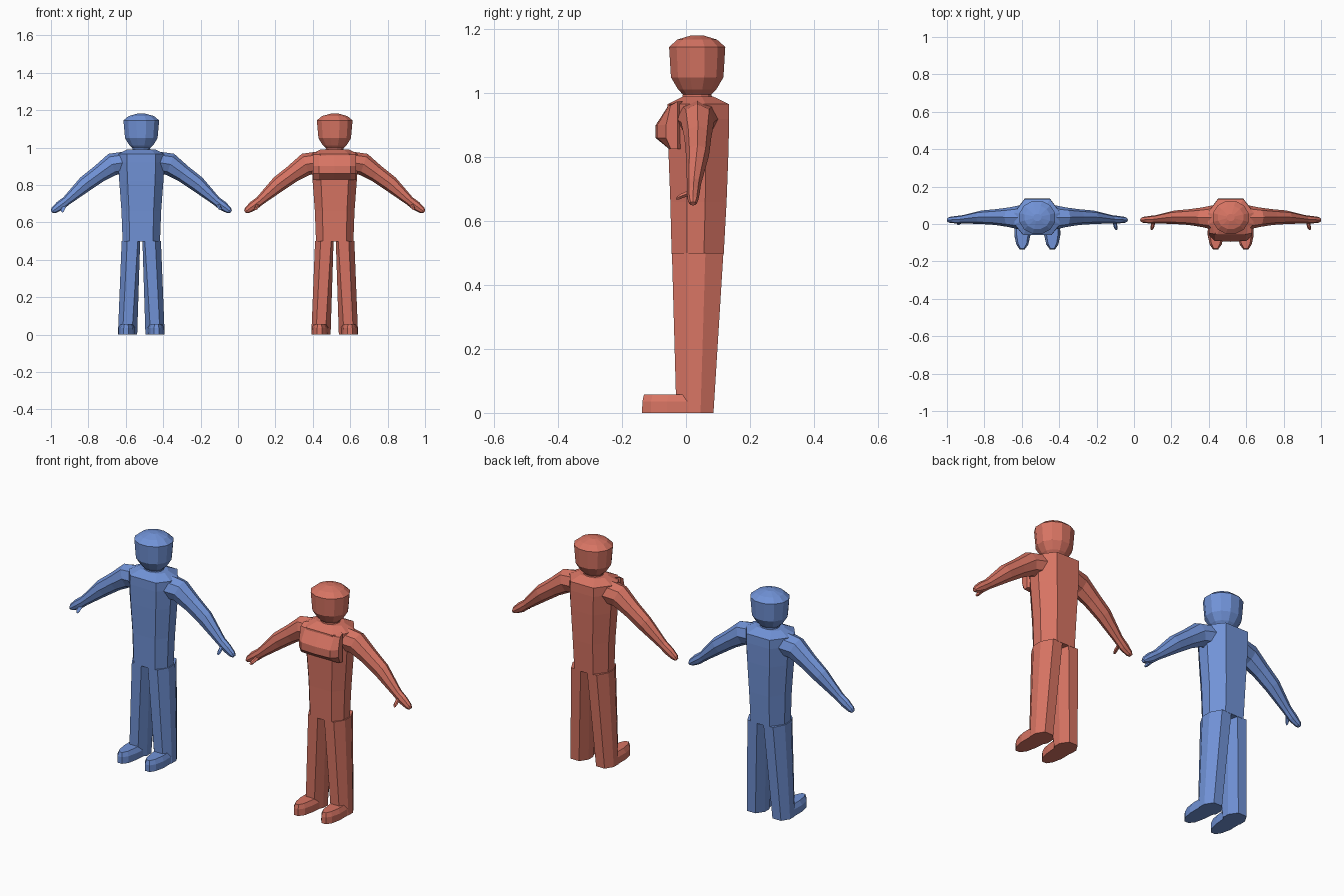
import bpy, bmesh, math
from mathutils import Vector

if "Cube" in bpy.data.objects:
    bpy.data.objects.remove(bpy.data.objects["Cube"])


def material(name, rgb):
    m = bpy.data.materials.new(name)
    m.diffuse_color = (*rgb, 1)
    m.use_nodes = True
    m.node_tree.nodes["Principled BSDF"].inputs["Base Color"].default_value = m.diffuse_color
    return m


def loft(name, rings, mat, origin):
    """Skin closed rings of equal point count and cap both ends."""
    bm = bmesh.new()
    rows = [[bm.verts.new(Vector(p)) for p in r] for r in rings]
    n = len(rows[0])
    for a, b in zip(rows, rows[1:]):
        for i in range(n):
            j = (i + 1) % n
            bm.faces.new((a[i], a[j], b[j], b[i]))
    bm.faces.new(rows[0][::-1])
    bm.faces.new(rows[-1])
    bmesh.ops.recalc_face_normals(bm, faces=bm.faces[:])
    me = bpy.data.meshes.new(name)
    bm.to_mesh(me)
    bm.free()
    me.materials.append(mat)
    ob = bpy.data.objects.new(name, me)
    ob.location.x = origin
    bpy.context.collection.objects.link(ob)
    return ob


def ellipse(cx, cy, z, rx, ry, n=12, turn=0.5):
    steps = [(i + turn) * math.tau / n for i in range(n)]
    return [(cx + rx * math.cos(t), cy + ry * math.sin(t), z) for t in steps]


def torso_ring(z, w, front, back):
    half = [(0.62, 0.0), (1.0, 0.3), (1.0, 0.62), (0.55, 1.0)]
    pts = half + [(-x, y) for x, y in reversed(half)]
    return [(x * w, front + y * (back - front), z) for x, y in pts]


def leg_ring(s, z, inner, inner_front, outer_front, outer, front, back):
    d = back - front
    pts = [(inner_front, front), (outer_front, front), (outer, front + 0.32 * d),
           (outer, front + 0.65 * d), (outer_front, back), (inner_front, back),
           (inner, front + 0.65 * d), (inner, front + 0.32 * d)]
    return [(s * x, y, z) for x, y in pts]


def arm_ring(s, x, z, y, thick, depth, tilt):
    """Octagon across the arm, leaning with the arm direction."""
    out = []
    for i in range(8):
        t = i * math.tau / 8
        h = thick * math.cos(t)
        out.append((s * (x + h * math.sin(tilt)), y + depth * math.sin(t),
                    z + h * math.cos(tilt)))
    return out


def figure(label, origin, mat, bust):
    # Head and neck
    head = [(0.995, 0.048, 0.045), (1.012, 0.066, 0.062), (1.05, 0.09, 0.085),
            (1.145, 0.099, 0.091), (1.168, 0.07, 0.064), (1.181, 0.022, 0.02)]
    loft(label + "_head", [ellipse(0, 0.035, *r) for r in head], mat, origin)
    loft(label + "_neck", [ellipse(0, 0.035, 0.96, 0.065, 0.06),
                           ellipse(0, 0.035, 0.985, 0.05, 0.048),
                           ellipse(0, 0.035, 1.01, 0.048, 0.045)], mat, origin)

    # Torso with sloping shoulders
    body = [(0.497, 0.1, -0.045, 0.118), (0.66, 0.106, -0.049, 0.127),
            (0.82, 0.118, -0.055, 0.133), (0.92, 0.124, -0.058, 0.135),
            (0.966, 0.122, -0.058, 0.134), (0.99, 0.075, -0.01, 0.085)]
    loft(label + "_torso", [torso_ring(*r) for r in body], mat, origin)

    # Chest, a rounded bar across the front
    if bust:
        rings = []
        for x, k in ((-0.115, 0.35), (-0.085, 0.9), (0, 1), (0.085, 0.9), (0.115, 0.35)):
            outline = [(0, 0.825), (-0.052, 0.825), (-0.095, 0.86),
                       (-0.095, 0.9), (-0.055, 0.962), (0, 0.975)]
            rings.append([(x, min(y, -0.04 + (y + 0.04) * k) if y == 0
                           else -0.045 + (y + 0.045) * k, z) for y, z in outline])
        loft(label + "_chest", rings, mat, origin)

    for s, side in ((-1, "right"), (1, "left")):
        # Leg
        loft(f"{label}_{side}_leg",
             [leg_ring(s, 0, 0.022, 0.05, 0.1, 0.125, -0.03, 0.086),
              leg_ring(s, 0.5, 0.006, 0.019, 0.075, 0.105, -0.044, 0.117)],
             mat, origin)

        # Foot
        plan = [(0.03, 0.02), (0.037, -0.06), (0.048, -0.11), (0.068, -0.137),
                (0.094, -0.137), (0.112, -0.11), (0.123, -0.06), (0.122, 0.02)]
        rings = []
        for z, k in ((0, 1), (0.035, 0.99), (0.057, 0.72)):
            rings.append([(s * (0.08 + (x - 0.08) * k), y + (1 - k) * 0.02, z)
                          for x, y in plan])
        loft(f"{label}_{side}_foot", rings, mat, origin)

        # Arm ending in a mitten hand
        arm = [(0.09, 0.92, 0.035, 0.058, 0.066, 0.1),
               (0.155, 0.91, 0.036, 0.06, 0.052, 0.35),
               (0.225, 0.86, 0.037, 0.047, 0.042, 0.6),
               (0.3, 0.805, 0.036, 0.043, 0.036, 0.68),
               (0.40, 0.715, 0.025, 0.025, 0.022, 0.72),
               (0.435, 0.688, 0.023, 0.026, 0.02, 0.72),
               (0.468, 0.664, 0.022, 0.018, 0.016, 0.72),
               (0.479, 0.655, 0.022, 0.008, 0.01, 0.72)]
        loft(f"{label}_{side}_arm", [arm_ring(s, *r) for r in arm], mat, origin)

        # Thumb
        drop = 0.025 if (s < 0 and not bust) else 0.012
        reach = -0.004 if (s < 0 and not bust) else -0.03
        a, b = Vector((0.412, 0.014, 0.69)), Vector((0.422, reach, 0.684 - drop))
        rings = []
        for t, r in ((0, 0.011), (0.75, 0.01), (1, 0.006)):
            c = a.lerp(b, t)
            rings.append([(s * (c.x + r * math.cos(q)), c.y + r * 0.3 * math.sin(q),
                           c.z + r * math.sin(q))
                          for q in (i * math.tau / 6 for i in range(6))])
        loft(f"{label}_{side}_thumb", rings, mat, origin)


blue = material("soft_blue", (0.165, 0.29, 0.68))
red = material("soft_red", (0.68, 0.175, 0.125))
figure("blue_figure", -0.517, blue, False)
figure("red_figure", 0.517, red, True)
